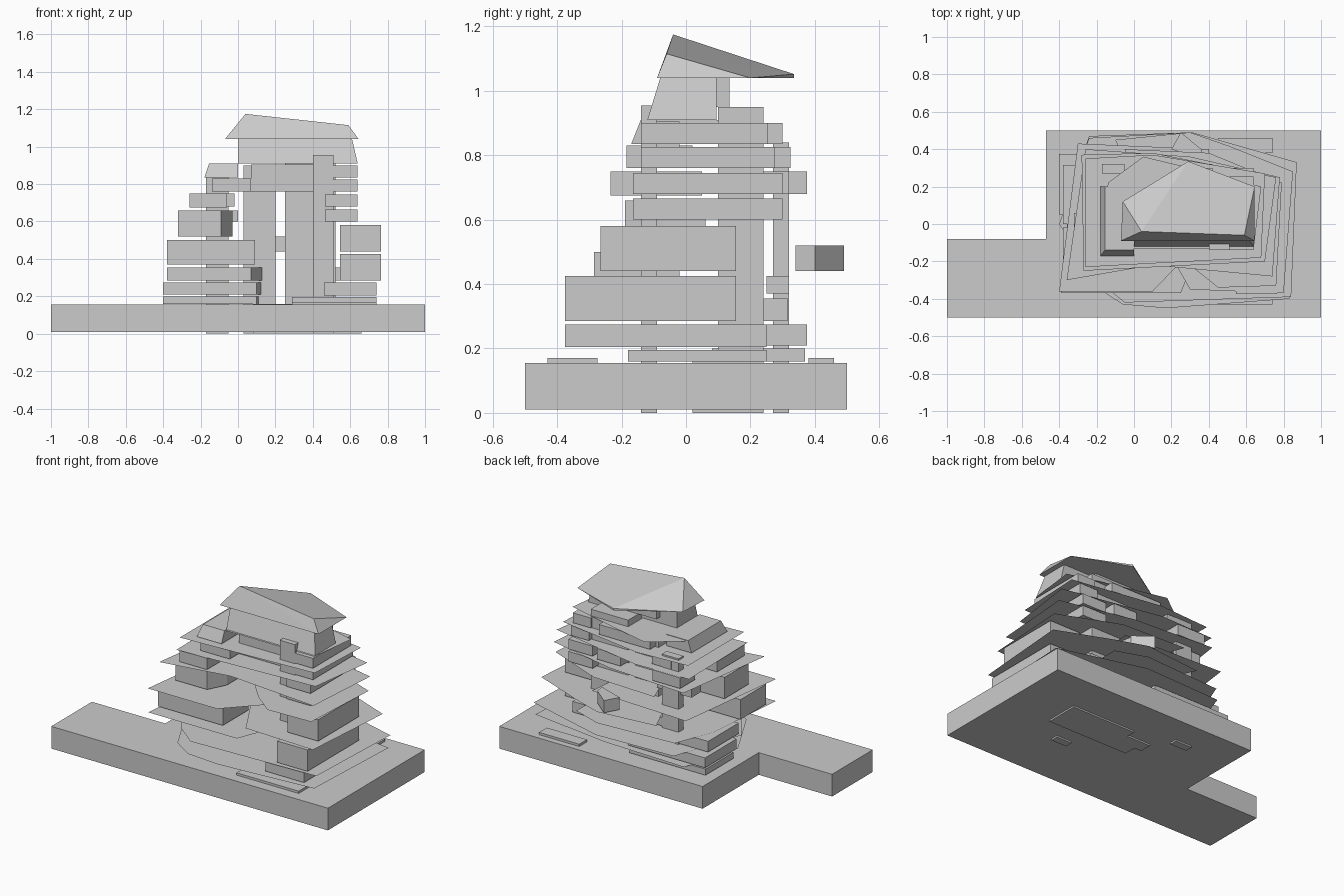
import bpy, bmesh


def make(name, bm):
    bmesh.ops.recalc_face_normals(bm, faces=bm.faces)
    me = bpy.data.meshes.new(name)
    bm.to_mesh(me)
    bm.free()
    ob = bpy.data.objects.new(name, me)
    bpy.context.collection.objects.link(ob)
    return ob


def prism(name, pts, z0, z1, top=None):
    """Closed solid between a bottom outline and an optional different top outline."""
    bm = bmesh.new()
    lo = [bm.verts.new((x, y, z0)) for x, y in pts]
    hi = [bm.verts.new((x, y, z1)) for x, y in (top or pts)]
    n = len(lo)
    bm.faces.new(lo[::-1])
    bm.faces.new(hi)
    for i in range(n):
        j = (i + 1) % n
        bm.faces.new((lo[i], lo[j], hi[j], hi[i]))
    return make(name, bm)


def box(name, x0, x1, y0, y1, z0, z1):
    return prism(name, [(x0, y0), (x1, y0), (x1, y1), (x0, y1)], z0, z1)


def sheet(name, z, pts):
    """Paper-thin floor plate."""
    bm = bmesh.new()
    bm.faces.new([bm.verts.new((x, y, z)) for x, y in pts])
    ob = make(name, bm)
    if ob.data.polygons[0].normal.z < 0:
        ob.data.flip_normals()


# L-shaped plinth
prism("plinth", [(-1, -.5), (1, -.5), (1, .5), (-.47, .5), (-.47, -.08), (-1, -.08)], .01, .155)
box("front_step", .29, .74, -.43, -.275, .155, .17)
box("back_step", .45, .74, .38, .46, .155, .17)

# vertical shafts that poke out slightly under the plinth
prism("core_footing", [(.08, .02), (.66, .02), (.66, .24), (.2, .24), (.2, .18), (.03, .18), (.03, .1), (.08, .1)], 0, .16)
box("stair_core", .03, .2, .10, .24, .155, .9)
box("lift_core", .25, .52, .10, .24, .155, .95)
box("front_column", .4, .51, -.14, -.09, 0, .955)
box("back_column", -.17, -.05, .27, .32, 0, .84)

# rooms on the right side
right_rooms = [
    (.29, .74, -.18, .25, .16, .195), (.46, .74, -.375, .25, .205, .275),
    (.545, .765, -.375, .155, .285, .425), (.545, .765, -.265, .155, .44, .58),
    (.465, .64, -.165, .30, .6, .665), (.465, .64, -.165, .30, .68, .745),
    (.51, .64, -.14, .275, .76, .825), (.51, .64, -.14, .255, .835, .9)]
for i, r in enumerate(right_rooms):
    box(f"right_room_{i}", *r)


# rooms on the left side, with an angled right end
def angled_room(name, x0, x1, x2, y0, y1, z0, z1):
    prism(name, [(x0, y0), (x1, y0), (x2, y0 + .12), (x2, y1), (x0, y1)], z0, z1)


left_rooms = [
    (-.40, .10, .15, .08, .37, .16, .2), (-.40, .10, .155, .05, .375, .21, .275),
    (-.38, .07, .14, .0, .315, .285, .355), (-.32, -.09, -.03, -.19, .06, .52, .66)]
for i, r in enumerate(left_rooms):
    angled_room(f"left_room_{i}", *r)
box("left_long_room", -.38, .09, -.285, -.02, .37, .5)
box("left_upper_room", -.26, -.06, -.235, .05, .675, .75)
box("left_high_room", -.14, .07, -.185, .02, .76, .83)
box("front_high_wall", .07, .40, -.09, -.02, .76, .905)
prism("sloped_corner_room", [(-.18, -.17), (0, -.17), (0, .2), (-.18, .2)], .835, .91,
      [(-.155, -.14), (0, -.14), (0, .2), (-.155, .2)])

# small rooms along the back
back_rooms = [
    (.35, .6, .24, .315, .285, .355), (-.1, .1, .25, .32, .37, .425),
    (-.25, .0, .2, .3, .6, .66), (-.22, -.02, .22, .375, .68, .75),
    (.25, .42, .22, .32, .68, .75), (-.12, .02, .2, .325, .76, .825),
    (.22, .42, .2, .3, .835, .9), (.05, .25, .2, .3, .835, .9)]
for i, r in enumerate(back_rooms):
    box(f"back_room_{i}", *r)
prism("back_bay", [(.2, .40), (.37, .34), (.36, .40), (.25, .49)], .44, .52)

# irregular floor plates
floors = {
    .20: [(-.2, -.34), (-.06, -.43), (.17, -.45), (.83, -.40), (.865, .32), (.3, .40), (-.28, .42), (-.39, .02)],
    .28: [(-.2, -.3), (-.05, -.42), (.84, -.39), (.87, .33), (.31, .49), (-.24, .47), (-.40, 0)],
    .36: [(-.39, -.37), (.25, -.37), (.31, -.22), (.5, -.1), (.5, .42), (.3, .49), (-.24, .46), (-.34, .2)],
    .433: [(.3, -.35), (.8, -.37), (.85, .28), (.5, .42), (.3, .49), (-.1, .45), (.1, 0)],
    .51: [(-.40, -.36), (.1, -.36), (.35, -.1), (.4, .40), (-.3, .43)],
    .59: [(.3, -.22), (.45, -.34), (.76, -.33), (.79, .22), (.4, .38), (-.05, .40), (.1, 0)],
    .67: [(-.36, -.3), (.1, -.22), (.74, -.28), (.78, .25), (.3, .36), (-.26, .40)],
    .755: [(-.27, -.25), (.7, -.2), (.76, .25), (.1, .38), (-.28, .37)],
    .83: [(-.26, -.23), (.68, -.18), (.7, .27), (.1, .37), (-.26, .35)],
    .907: [(-.15, -.13), (.64, -.13), (.68, .2), (.3, .3), (.05, .36), (-.14, .22)]}
for i, (z, pts) in enumerate(floors.items()):
    sheet(f"floor_plate_{i}", z, pts)

# top storey with leaning front
prism("top_storey", [(0, -.12), (.64, -.12), (.64, .095), (0, .095)], .91, 1.04,
      [(0, -.08), (.61, -.08), (.61, .095), (0, .095)])
box("top_back_room", .12, .4, .095, .135, .95, 1.04)

# faceted roof
bm = bmesh.new()
for p in [(-.07, -.09, 1.04), (.645, -.09, 1.04), (.645, .2, 1.04), (.29, .335, 1.04), (-.06, .12, 1.04),
          (.29, .335, 1.052), (.04, -.04, 1.175), (.59, -.06, 1.115)]:
    bm.verts.new(p)
bmesh.ops.convex_hull(bm, input=bm.verts)
make("faceted_roof", bm)
